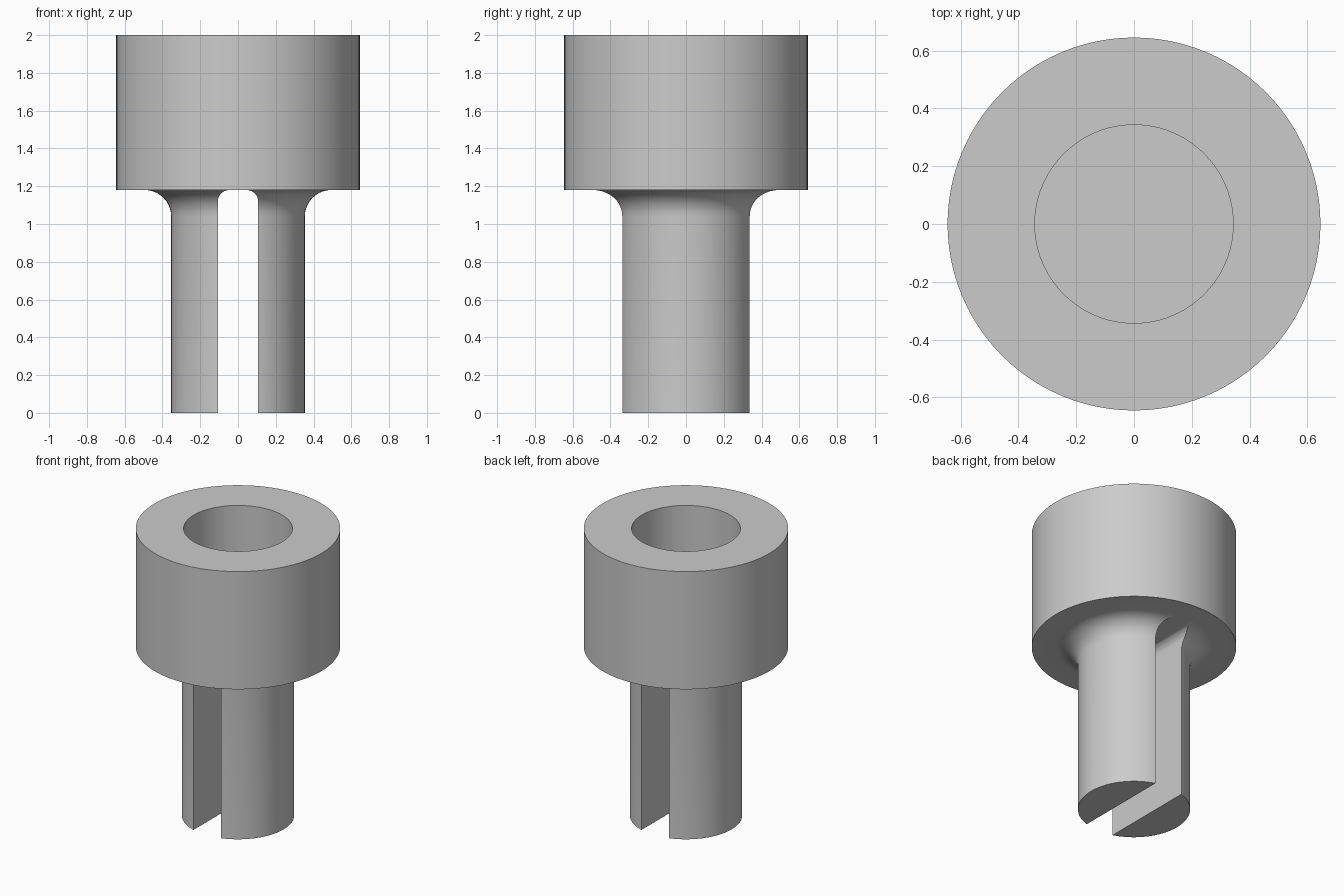
import bpy, bmesh, math

if "Cube" in bpy.data.objects:
    bpy.data.objects.remove(bpy.data.objects["Cube"], do_unlink=True)

HEAD_R, BORE_R, SHAFT_R = 0.645, 0.343, 0.354
TOP, SHOULDER, BORE_FLOOR = 2.0, 1.18, 1.4
FILLET, SLOT_HALF, SLOT_FILLET = 0.14, 0.107, 0.06
SEGMENTS = 96

grey = bpy.data.materials.new("plain grey")
grey.use_nodes = True
colour = (0.6, 0.6, 0.6, 1)
grey.diffuse_color = colour
grey.node_tree.nodes["Principled BSDF"].inputs["Base Color"].default_value = colour


def make_object(name, bm):
    bmesh.ops.recalc_face_normals(bm, faces=bm.faces)
    mesh = bpy.data.meshes.new(name)
    bm.to_mesh(mesh)
    bm.free()
    mesh.materials.append(grey)
    obj = bpy.data.objects.new(name, mesh)
    bpy.context.collection.objects.link(obj)
    return obj


def quarter_arc(cx, cz, radius, start, steps=10):
    """Points of a clockwise quarter circle."""
    angles = [start - math.pi / 2 * i / steps for i in range(steps + 1)]
    return [(cx + radius * math.cos(a), cz + radius * math.sin(a)) for a in angles]


# Turned body: shaft, rounded shoulder, head and blind bore
profile = [(0, 0), (SHAFT_R, 0)]
profile += quarter_arc(SHAFT_R + FILLET, SHOULDER - FILLET, FILLET, math.pi)
profile += [(HEAD_R, SHOULDER), (HEAD_R, TOP), (BORE_R, TOP),
            (BORE_R, BORE_FLOOR), (0, BORE_FLOOR)]
bm = bmesh.new()
points = [bm.verts.new((r, 0, z)) for r, z in profile]
edges = [bm.edges.new(pair) for pair in zip(points, points[1:])]
bmesh.ops.spin(bm, geom=points + edges, cent=(0, 0, 0), axis=(0, 0, 1),
               angle=math.tau, steps=SEGMENTS, use_merge=True)
bmesh.ops.remove_doubles(bm, verts=bm.verts, dist=0.0001)
body = make_object("slotted_shaft_with_head", bm)

# Slot cutter with rounded upper corners, running front to back
slot_top = SHOULDER - 0.0005
corner = quarter_arc(SLOT_HALF - SLOT_FILLET, slot_top - SLOT_FILLET,
                     SLOT_FILLET, math.pi / 2)
outline = [(-x, z) for x, z in reversed(corner)] + corner
outline += [(SLOT_HALF, -0.2), (-SLOT_HALF, -0.2)]
bm = bmesh.new()
face = bm.faces.new([bm.verts.new((x, -1, z)) for x, z in outline])
side = bmesh.ops.extrude_face_region(bm, geom=[face])["geom"]
bmesh.ops.translate(bm, vec=(0, 2, 0),
                    verts=[v for v in side if isinstance(v, bmesh.types.BMVert)])
cutter = make_object("slot_cutter", bm)

# Cut the slot, then drop the cutter
cut = body.modifiers.new("slot", "BOOLEAN")
cut.operation = "DIFFERENCE"
cut.solver = "EXACT"
cut.object = cutter
bpy.context.view_layer.objects.active = body
body.select_set(True)
bpy.ops.object.modifier_apply(modifier=cut.name)
bpy.data.objects.remove(cutter, do_unlink=True)

bpy.ops.object.shade_smooth_by_angle(angle=math.radians(30))
